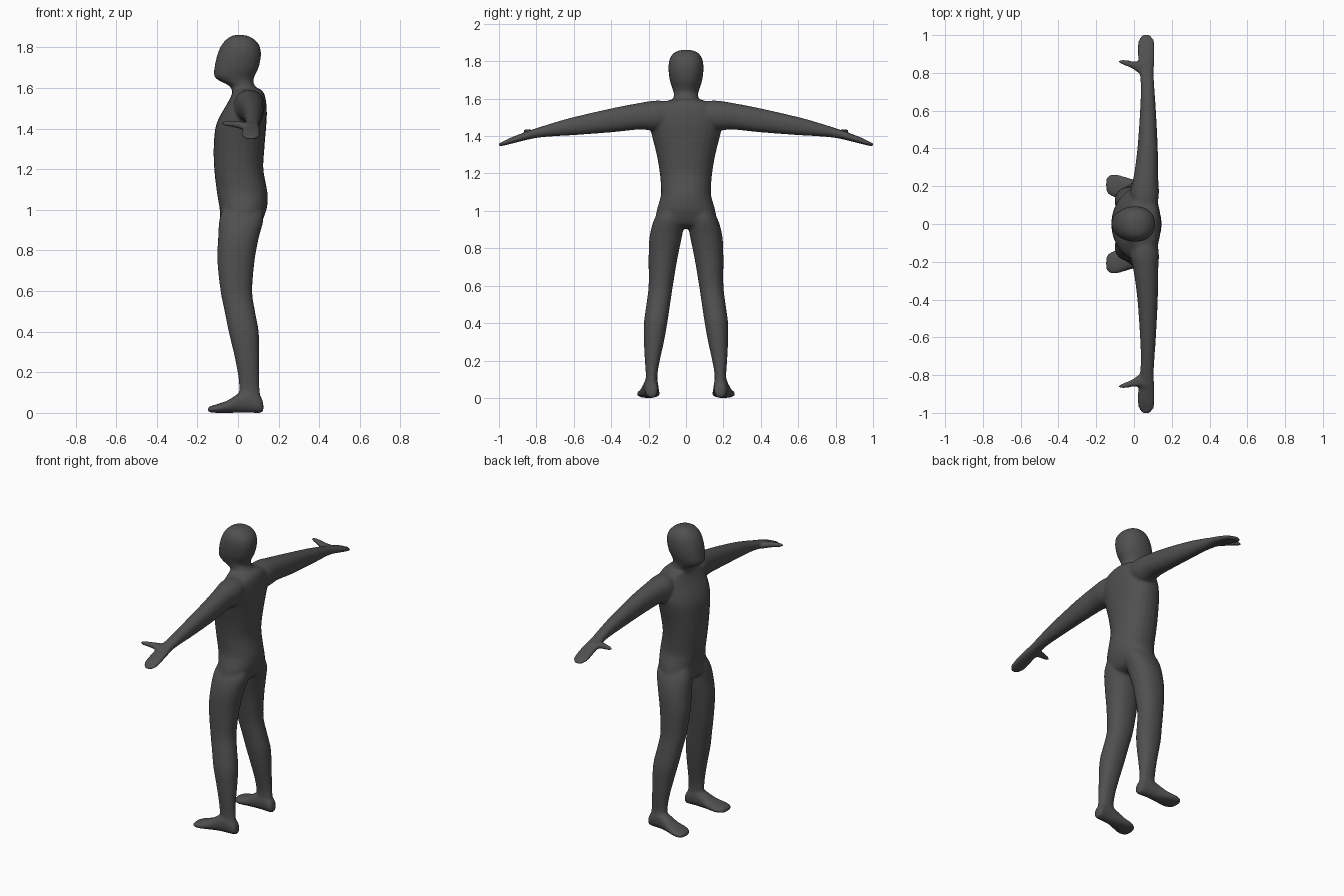
import bpy, bmesh, math
from mathutils import Vector

SIDES = 24
STEPS = 4

bm = bmesh.new()


def spline(rows):
    """Catmull-Rom interpolation of the section rows."""
    rows = [Vector(r) for r in rows]
    out = []
    for i in range(len(rows) - 1):
        a, b = rows[max(i - 1, 0)], rows[i]
        c, d = rows[i + 1], rows[min(i + 2, len(rows) - 1)]
        for k in range(STEPS):
            t = k / STEPS
            out.append(0.5 * (2 * b + (c - a) * t + (2 * a - 5 * b + 4 * c - d) * t * t
                              + (3 * b - a - 3 * c + d) * t ** 3))
    return out + [rows[-1]]


def loft(rows, place, power=0.92):
    """Row = (position, u min, u max, v min, v max); place maps (u, v, position) to x, y, z."""
    rings = []
    for p, u0, u1, v0, v1 in spline(rows):
        ring = []
        for i in range(SIDES):
            a = 2 * math.pi * i / SIDES
            c, s = math.cos(a), math.sin(a)
            u = (u0 + u1) / 2 + (u1 - u0) / 2 * math.copysign(abs(c) ** power, c)
            v = (v0 + v1) / 2 + (v1 - v0) / 2 * math.copysign(abs(s) ** power, s)
            ring.append(bm.verts.new(place(u, v, p)))
        rings.append(ring)
    faces = [bm.faces.new(rings[0]), bm.faces.new(rings[-1])]
    for r, q in zip(rings, rings[1:]):
        for i in range(SIDES):
            j = (i + 1) % SIDES
            faces.append(bm.faces.new((r[i], r[j], q[j], q[i])))
    bmesh.ops.recalc_face_normals(bm, faces=faces)


def upright(u, v, p):
    return (u, v, p)


# Torso: z, front x, back x, half width
torso = [(0.905, -0.04, 0.06, 0.08), (0.93, -0.085, 0.11, 0.16), (1.0, -0.09, 0.14, 0.157),
         (1.05, -0.098, 0.146, 0.143), (1.1, -0.106, 0.143, 0.133), (1.2, -0.117, 0.125, 0.14),
         (1.3, -0.12, 0.13, 0.157), (1.4, -0.112, 0.138, 0.182), (1.46, -0.09, 0.142, 0.195),
         (1.52, -0.055, 0.14, 0.19), (1.57, -0.03, 0.13, 0.15), (1.595, -0.03, 0.11, 0.08)]
loft([(z, f, b, -w, w) for z, f, b, w in torso], upright)

# Neck and head
head = [(1.54, -0.01, 0.11, 0.075), (1.59, -0.03, 0.1, 0.068), (1.615, -0.05, 0.08, 0.065),
        (1.635, -0.092, 0.075, 0.067), (1.66, -0.118, 0.083, 0.075), (1.7, -0.116, 0.102, 0.087),
        (1.76, -0.103, 0.113, 0.094), (1.81, -0.082, 0.105, 0.088), (1.845, -0.05, 0.072, 0.065),
        (1.86, -0.02, 0.035, 0.028)]
loft([(z, f, b, -w, w) for z, f, b, w in head], upright)

# Legs: z, front x, back x, inner y, outer y
leg = [(1.02, -0.07, 0.12, 0.02, 0.13), (0.95, -0.092, 0.125, 0.008, 0.172),
       (0.86, -0.098, 0.102, 0.022, 0.195), (0.75, -0.102, 0.082, 0.045, 0.2),
       (0.6, -0.086, 0.07, 0.07, 0.2), (0.5, -0.066, 0.084, 0.085, 0.212),
       (0.4, -0.046, 0.102, 0.1, 0.225), (0.3, -0.022, 0.104, 0.118, 0.225),
       (0.2, -0.002, 0.104, 0.14, 0.22), (0.12, 0.006, 0.106, 0.153, 0.215),
       (0.04, 0.0, 0.118, 0.15, 0.222)]

# Feet: x, inner y, outer y, bottom z, top z
foot = [(0.125, 0.165, 0.2, 0.008, 0.04), (0.112, 0.152, 0.215, 0.0, 0.08),
        (0.06, 0.148, 0.225, 0.0, 0.115), (0.01, 0.146, 0.232, 0.0, 0.1),
        (-0.05, 0.142, 0.25, 0.0, 0.062), (-0.1, 0.14, 0.264, 0.0, 0.044),
        (-0.135, 0.157, 0.256, 0.002, 0.033), (-0.148, 0.18, 0.235, 0.007, 0.026)]

# Arms with mitten hands: y, front x, back x, bottom z, top z
arm = [(0.08, 0.0, 0.12, 1.46, 1.585), (0.16, -0.02, 0.132, 1.43, 1.59),
       (0.25, -0.002, 0.128, 1.435, 1.577), (0.4, 0.018, 0.126, 1.42, 1.548),
       (0.6, 0.032, 0.116, 1.405, 1.502), (0.72, 0.036, 0.108, 1.398, 1.468),
       (0.8, 0.03, 0.104, 1.39, 1.442), (0.87, 0.022, 0.109, 1.375, 1.418),
       (0.95, 0.018, 0.11, 1.355, 1.386), (0.985, 0.03, 0.1, 1.347, 1.368),
       (1.002, 0.05, 0.08, 1.345, 1.362)]

# Thumbs: x, inner y, outer y, bottom z, top z
thumb = [(0.07, 0.78, 0.87, 1.392, 1.43), (0.03, 0.795, 0.865, 1.393, 1.433),
         (-0.005, 0.82, 0.862, 1.402, 1.437), (-0.045, 0.838, 0.869, 1.41, 1.438),
         (-0.072, 0.848, 0.87, 1.416, 1.435), (-0.08, 0.855, 0.866, 1.42, 1.431)]

for s in (1, -1):
    loft(leg, lambda u, v, p: (u, s * v, p))
    loft(foot, lambda u, v, p: (p, s * u, v))
    loft(arm, lambda u, v, p: (u, s * p, v))
    loft(thumb, lambda u, v, p: (p, s * u, v))

mesh = bpy.data.meshes.new("body")
bm.to_mesh(mesh)
bm.free()
body = bpy.data.objects.new("body", mesh)
bpy.context.collection.objects.link(body)

# One continuous skin over all parts
remesh = body.modifiers.new("skin", 'REMESH')
remesh.mode = 'VOXEL'
remesh.voxel_size = 0.008
remesh.use_smooth_shade = True
smooth = body.modifiers.new("soften", 'SMOOTH')
smooth.factor = 0.5
smooth.iterations = 6

grey = bpy.data.materials.new("dark grey")
grey.diffuse_color = (0.08, 0.08, 0.08, 1)
mesh.materials.append(grey)
